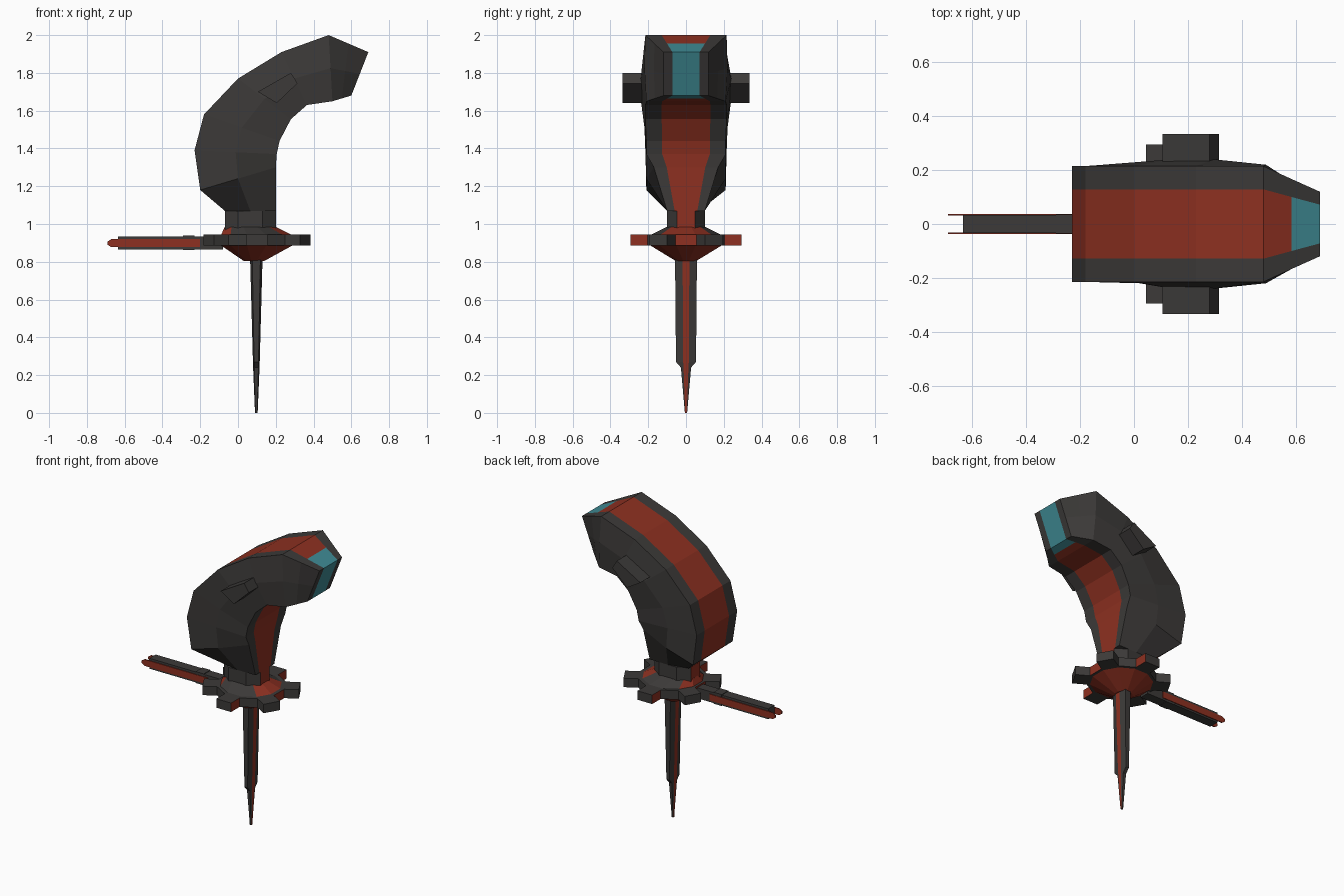
import bpy, bmesh, math
from mathutils import Vector

if "Cube" in bpy.data.objects:
    bpy.data.objects.remove(bpy.data.objects["Cube"])


def mat(name, c):
    m = bpy.data.materials.new(name)
    m.diffuse_color = (*c, 1)
    m.use_nodes = True
    m.node_tree.nodes["Principled BSDF"].inputs["Base Color"].default_value = m.diffuse_color
    return m


MATS = [mat("dark", (0.045, 0.042, 0.04)),
        mat("red", (0.27, 0.03, 0.015)),
        mat("teal", (0.05, 0.26, 0.30))]


def loft(name, rings, paint=lambda c, n: 0, caps=None):
    """Skin equal-length rings; paint(center, normal) picks a material."""
    bm = bmesh.new()
    vs = [[bm.verts.new(p) for p in r] for r in rings]
    n = len(rings[0])
    for a, b in zip(vs, vs[1:]):
        for i in range(n):
            j = (i + 1) % n
            bm.faces.new((a[i], a[j], b[j], b[i]))
    for r in (vs[0], vs[-1]):
        for idx in caps or [range(n)]:
            bm.faces.new([r[i] for i in idx])
    bmesh.ops.recalc_face_normals(bm, faces=bm.faces)
    bm.normal_update()
    for f in bm.faces:
        f.material_index = paint(f.calc_center_median(), f.normal)
    me = bpy.data.meshes.new(name)
    bm.to_mesh(me)
    bm.free()
    for m in MATS:
        me.materials.append(m)
    ob = bpy.data.objects.new(name, me)
    bpy.context.collection.objects.link(ob)
    return ob


def prism(name, pts, y0, y1, color=0):
    return loft(name, [[(x, y, z) for x, z in pts] for y in (y0, y1)],
                lambda c, n: color)


def rect(x0, x1, z0, z1):
    return [(x0, z0), (x1, z0), (x1, z1), (x0, z1)]


# curved head: outer point, inner point, half widths (outer, middle, inner)
stations = [
    ((-.07, 1.07), (.20, 1.07), (.07, .10, .10)),
    ((-.20, 1.18), (.20, 1.30), (.21, .21, .17)),
    ((-.23, 1.39), (.205, 1.37), (.215, .215, .21)),
    ((-.18, 1.58), (.22, 1.44), (.215, .22, .21)),
    ((.00, 1.77), (.28, 1.555), (.215, .24, .215)),
    ((.23, 1.91), (.365, 1.63), (.215, .24, .215)),
    ((.48, 2.00), (.50, 1.65), (.215, .22, .21)),
    ((.585, 1.955), (.55, 1.665), (.167, .17, .165)),
    ((.69, 1.91), (.60, 1.68), (.12, .12, .12)),
]
rings = []
for (ox, oz), (ix, iz), (wo, wm, wi) in stations:
    mx, mz = (ox + ix) / 2, (oz + iz) / 2
    rings.append([(ox, k * wo, oz) for k in (-1, -.6, .6, 1)] + [(mx, wm, mz)] +
                 [(ix, k * wi, iz) for k in (1, .6, -.6, -1)] + [(mx, -wm, mz)])
loft("curved_head", rings,
     lambda c, n: 0 if abs(c.y) > .01 else (2 if c.x > .55 else 1),
     caps=[(0, 1, 7, 8, 9), (1, 2, 6, 7), (2, 3, 4, 5, 6)])


# neck and its flared foot
def octagon(cx, rx, ry, z):
    s = .48
    base = [(1, s), (s, 1), (-s, 1), (-1, s), (-1, -s), (-s, -1), (s, -1), (1, -s)]
    return [(cx + rx * a, ry * b, z) for a, b in base]


x_red = lambda c, n: 1 if abs(n.x) > .6 else 0
loft("neck", [octagon(.065, .135, .10, z) for z in (.95, 1.07)], x_red)

# six-toothed guard ring
GX, ROOT, TIP, HALF = .10, .205, .295, .055
gear, hub = [], []
for k in range(6):
    a = math.radians(30 + 60 * k)
    u, v = Vector((math.cos(a), math.sin(a))), Vector((-math.sin(a), math.cos(a)))
    for r, s in ((ROOT, -1), (TIP, -1), (TIP, 1), (ROOT, 1)):
        p = u * r + v * s * HALF
        gear.append((GX + p.x, p.y))
        if r == ROOT:
            hub.append(p)
loft("guard_ring", [[(x, y, z) for x, y in gear] for z in (.885, .945)],
     lambda c, n: 1 if abs(n.x) > .9 else 0)


def hub_ring(cx, sx, sy, z):
    return [(cx + p.x * sx, p.y * sy, z) for p in hub]


loft("guard_upper_cone", [hub_ring(GX, .93, .93, .94), hub_ring(.065, .66, .5, .985)],
     lambda c, n: 1 if abs(c.x - .09) > .12 else 0)
loft("guard_lower_cone", [hub_ring(GX, .95, .95, .89), hub_ring(.085, .27, .27, .805)],
     lambda c, n: 1)

# tapering blade with a red centre ridge on both edges
blade = []
for z, hx, w, core in ((.82, .033, .058, .018), (.27, .018, .053, .015),
                       (.24, .017, .027, .013), (0, .007, .006, .004)):
    e = hx * .65
    blade.append([(.097 + a, b, z) for a, b in (
        (hx, -core), (hx, core), (e, w), (-e, w),
        (-hx, core), (-hx, -core), (-e, -w), (e, -w))])
loft("blade", blade, lambda c, n: 1 if abs(n.x) > .6 and abs(c.y) < .001 else 0)

# rear handle with collar
prism("handle", rect(-.635, -.08, .865, .935), -.033, .033)
prism("handle_collar", rect(-.29, -.23, .862, .939), -.035, .035)

# mirrored details: red handle strips and head side blocks
strip = [(-.2, .877), (-.67, .877), (-.69, .89), (-.69, .907), (-.67, .92), (-.2, .92)]
block = [(.105, 1.70), (.28, 1.80), (.315, 1.745), (.205, 1.64)]
for side, s in (("left", 1), ("right", -1)):
    prism("handle_strip_" + side, strip, s * .031, s * .038, 1)
    prism("side_block_" + side, block, s * .2, s * .335)
